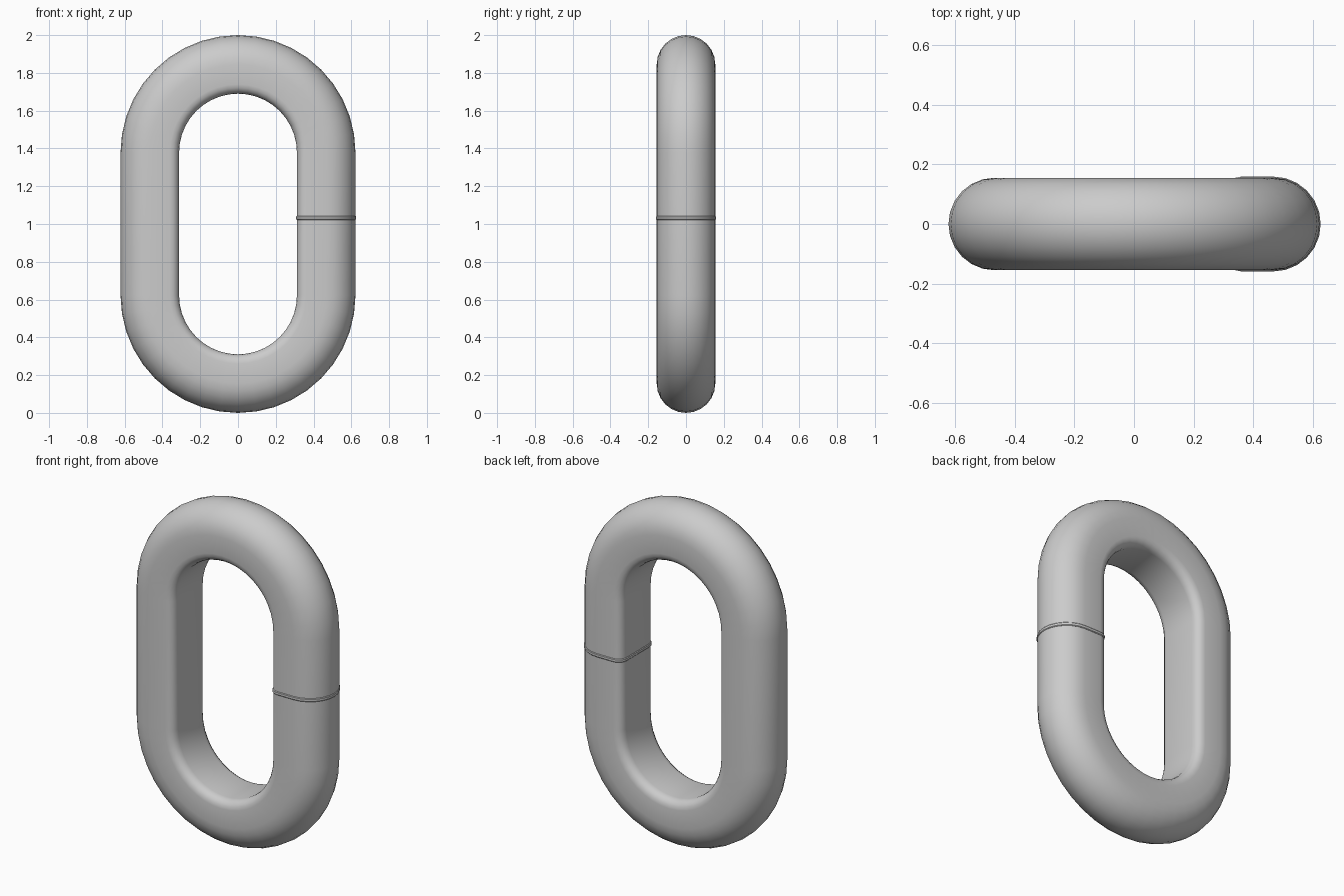
import bpy, bmesh
from math import sin, cos, pi

if "Cube" in bpy.data.objects:
    bpy.data.objects.remove(bpy.data.objects["Cube"])

R = 0.155          # half thickness of the bar
C = 0.467          # bar centreline distance from x = 0
LOW, HIGH = 0.622, 1.378   # centres of the end bends


def section(grow=0.0):
    """D-shaped bar section: round outside, flat inside with small corner radii."""
    pts = []
    for i in range(13):                       # outer half round
        a = -pi / 2 + pi * i / 12
        pts.append((R * cos(a), R * sin(a)))
    c = 0.05
    for sy, start in ((1, pi / 2), (-1, pi)):  # two inner corners
        for i in range(5):
            a = start + pi / 2 * i / 4
            pts.append((-R + c + c * cos(a), sy * (R - c) + c * sin(a)))
    k = 1 + grow / R
    return [(u * k, v * k) for u, v in pts]


def finish(name, bm):
    bmesh.ops.recalc_face_normals(bm, faces=bm.faces[:])
    me = bpy.data.meshes.new(name)
    bm.to_mesh(me)
    bm.free()
    ob = bpy.data.objects.new(name, me)
    bpy.context.collection.objects.link(ob)
    bpy.context.view_layer.objects.active = ob
    ob.select_set(True)
    bpy.ops.object.shade_smooth_by_angle(angle=0.6)
    ob.select_set(False)
    return ob


def skin(bm, rings):
    for a, b in zip(rings, rings[1:] + rings[:1]):
        n = len(a)
        for i in range(n):
            bm.faces.new((a[i], a[(i + 1) % n], b[(i + 1) % n], b[i]))


# link body: section swept round a stadium path
bm = bmesh.new()
rings = []
N = 20
for zc, start in ((HIGH, 0.0), (LOW, pi)):
    for i in range(N + 1):
        a = start + pi * i / N
        rings.append([bm.verts.new(((C + u) * cos(a), v, zc + (C + u) * sin(a)))
                      for u, v in section()])
skin(bm, rings)
finish("chain_link", bm)

# weld seam: thin raised band round the right-hand bar
bm = bmesh.new()
rings = []
for z, g in ((1.022, -0.01), (1.022, 0.001), (1.026, 0.004),
             (1.038, 0.004), (1.042, 0.001), (1.042, -0.01)):
    rings.append([bm.verts.new((C + u, v, z)) for u, v in section(g)])
skin(bm, rings)
finish("weld_seam", bm)
